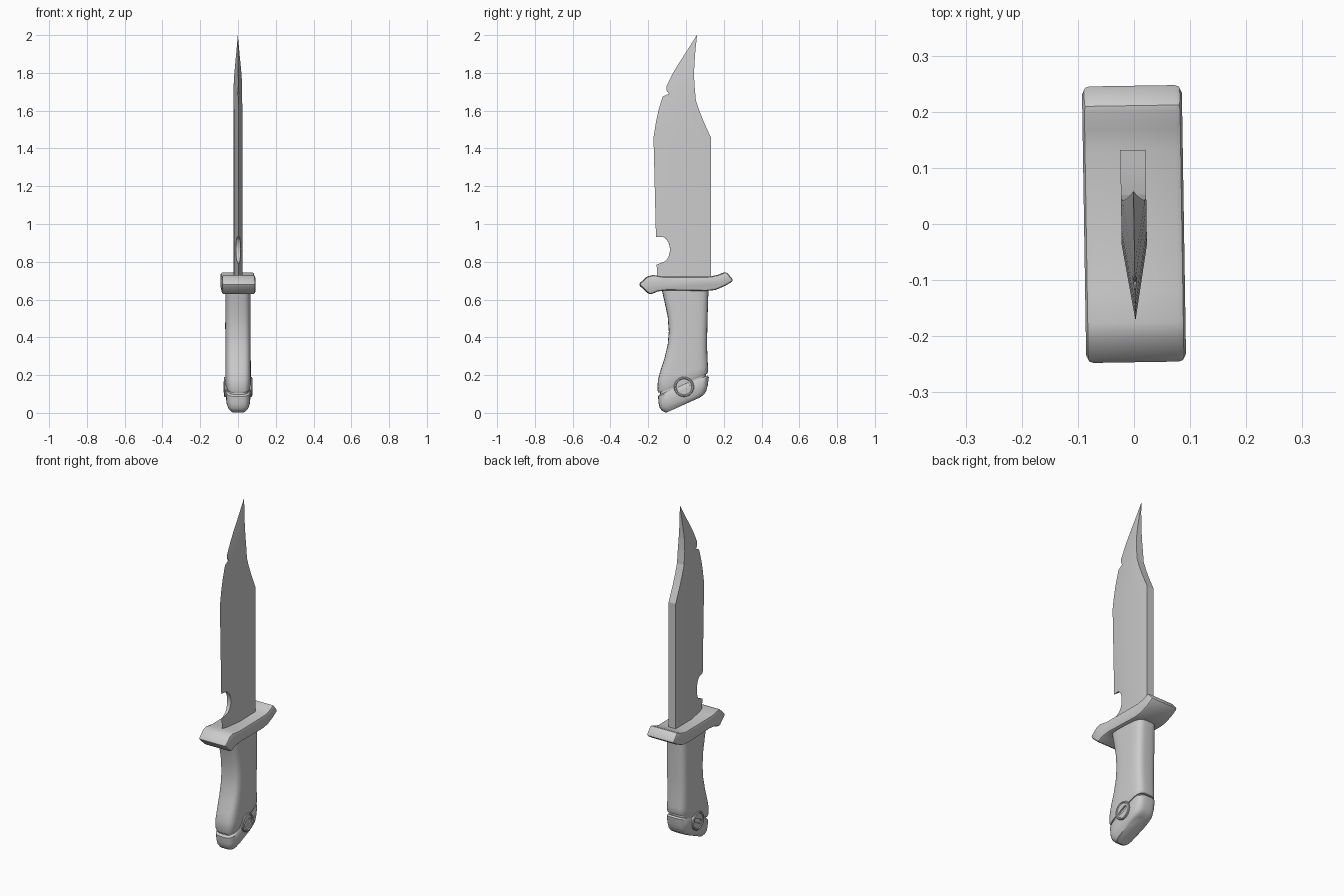
import bpy, bmesh, math
from mathutils import Vector

if "Cube" in bpy.data.objects:
    bpy.data.objects.remove(bpy.data.objects["Cube"], do_unlink=True)

GREY = (0.6, 0.6, 0.6, 1)
steel = bpy.data.materials.new("plain_grey")
steel.use_nodes = True
steel.diffuse_color = GREY
steel.node_tree.nodes["Principled BSDF"].inputs["Base Color"].default_value = GREY
TWIST = math.radians(0.9)


def make(name, bm):
    bmesh.ops.recalc_face_normals(bm, faces=bm.faces)
    mesh = bpy.data.meshes.new(name)
    bm.to_mesh(mesh)
    bm.free()
    mesh.materials.append(steel)
    ob = bpy.data.objects.new(name, mesh)
    ob.rotation_euler.z = TWIST
    bpy.context.collection.objects.link(ob)
    return ob


def activate(ob):
    bpy.ops.object.select_all(action='DESELECT')
    ob.select_set(True)
    bpy.context.view_layer.objects.active = ob


def smooth(ob, angle=35):
    activate(ob)
    bpy.ops.object.shade_smooth_by_angle(angle=math.radians(angle))


def cut(ob, cutter):
    cutter.hide_render = True
    mod = ob.modifiers.new("cut", 'BOOLEAN')
    mod.object = cutter
    mod.solver = 'EXACT'
    activate(ob)
    bpy.ops.object.modifier_apply(modifier=mod.name)
    bpy.data.objects.remove(cutter, do_unlink=True)


def prism(name, outline, x0, x1):
    """Extrude a (y, z) outline along x."""
    bm = bmesh.new()
    face = bm.faces.new([bm.verts.new((x0, y, z)) for y, z in outline])
    new = bmesh.ops.extrude_face_region(bm, geom=[face])["geom"]
    bmesh.ops.translate(bm, vec=(x1 - x0, 0, 0),
                        verts=[v for v in new if isinstance(v, bmesh.types.BMVert)])
    return make(name, bm)


def skin(bm, rings):
    """Join rings of vertices into a closed body."""
    for a, b in zip(rings, rings[1:]):
        for i in range(len(a)):
            j = (i + 1) % len(a)
            bm.faces.new((a[i], a[j], b[j], b[i]))
    bm.faces.new(rings[0])
    bm.faces.new(rings[-1])


def loft(name, sections, power=0.5, sides=32):
    """Rounded sections: front point, back point, half width."""
    bm = bmesh.new()
    rings = []
    for yf, zf, yb, zb, half in sections:
        front, back = Vector((0, yf, zf)), Vector((0, yb, zb))
        mid, arm = (front + back) / 2, (back - front) / 2
        ring = []
        for i in range(sides):
            a = math.tau * (i + 0.5) / sides
            c, s = math.cos(a), math.sin(a)
            along = math.copysign(abs(c) ** power, c)
            across = math.copysign(abs(s) ** power, s)
            ring.append(bm.verts.new(mid + arm * along + Vector((half * across, 0, 0))))
        rings.append(ring)
    skin(bm, rings)
    ob = make(name, bm)
    smooth(ob, 40)
    return ob


# Blade: flat spine, parallel flanks, then a bevel down to the cutting edge
THICK, BEVEL = 0.0225, 0.135
rows = [  # height, cutting edge y, spine y
    (0.70, -0.153, 0.132), (0.93, -0.159, 0.132), (1.457, -0.172, 0.132),
    (1.54, -0.159, 0.094), (1.60, -0.146, 0.070), (1.655, -0.130, 0.052),
    (1.73, -0.104, 0.045), (1.79, -0.074, 0.042), (1.84, -0.045, 0.044),
    (1.90, -0.006, 0.048), (1.95, 0.026, 0.053), (2.0, 0.057, 0.0585)]
bm = bmesh.new()
rings = []
for z, edge, spine in rows:
    depth = spine - edge
    half = THICK * min(1, depth / BEVEL)
    ridge = edge + min(BEVEL, depth * 0.95)
    rings.append([bm.verts.new(p) for p in (
        (0, edge, z), (half, ridge, z), (half, spine, z),
        (-half, spine, z), (-half, ridge, z))])
skin(bm, rings)
blade = make("blade", bm)

# Round finger notch above the guard, and the small nick near the tip
arc = [(-0.130 + 0.045 * math.cos(t), 0.864 + 0.068 * math.sin(t))
       for t in [math.radians(90 - 14 * i) for i in range(12)]]
cut(blade, prism("notch_cutter", [(-0.25, 0.932)] + arc + [(-0.155, 0.785), (-0.25, 0.775)], -0.1, 0.1))
cut(blade, prism("nick_cutter", [(-0.2, 1.66), (-0.128, 1.672), (-0.09, 1.69),
                                 (-0.103, 1.708), (-0.104, 1.731), (-0.2, 1.74)], -0.1, 0.1))
smooth(blade, 12)

# Guard: swept bar with bevelled edges
guard = prism("guard", [
    (-0.252, 0.680), (-0.205, 0.722), (-0.175, 0.730), (-0.12, 0.721), (0.0, 0.721),
    (0.13, 0.722), (0.17, 0.731), (0.212, 0.748), (0.252, 0.700), (0.205, 0.672),
    (0.155, 0.651), (0.105, 0.645), (-0.10, 0.649), (-0.15, 0.643), (-0.192, 0.625)],
    -0.089, 0.089)
mod = guard.modifiers.new("edge_bevel", 'BEVEL')
mod.width = 0.013
mod.segments = 2
mod.limit_method = 'ANGLE'
mod.angle_limit = math.radians(35)
activate(guard)
bpy.ops.object.modifier_apply(modifier=mod.name)
smooth(guard, 30)

# Grip: waisted at the front, cut off at a slant below
loft("grip", [
    (-0.130, 0.66, 0.120, 0.66, 0.067), (-0.112, 0.58, 0.117, 0.60, 0.067),
    (-0.097, 0.51, 0.115, 0.53, 0.067), (-0.091, 0.43, 0.113, 0.46, 0.067),
    (-0.097, 0.36, 0.112, 0.40, 0.067), (-0.115, 0.285, 0.112, 0.34, 0.067),
    (-0.135, 0.225, 0.114, 0.29, 0.067), (-0.149, 0.175, 0.116, 0.25, 0.067),
    (-0.151, 0.120, 0.117, 0.218, 0.067), (-0.145, 0.106, 0.112, 0.207, 0.062)])

# Narrow core showing in the groove between grip and pommel
loft("groove_core", [(-0.137, 0.13, 0.105, 0.23, 0.058), (-0.137, 0.07, 0.105, 0.17, 0.058)])

# Pommel: slanted cap with a rounded underside
loft("pommel", [
    (-0.141, 0.096, 0.114, 0.198, 0.061), (-0.148, 0.087, 0.121, 0.190, 0.066),
    (-0.145, 0.050, 0.115, 0.145, 0.065), (-0.139, 0.026, 0.106, 0.112, 0.062),
    (-0.126, 0.010, 0.092, 0.094, 0.055), (-0.106, 0.001, 0.070, 0.080, 0.045)])

# Slotted screws on both sides
SCREW_Y, SCREW_Z, SLANT = -0.012, 0.138, math.radians(25)


def screw(name, side):
    bm = bmesh.new()
    rings = []
    for radius, x in ((0.053, 0.045), (0.053, 0.071), (0.050, 0.075),
                      (0.044, 0.075), (0.041, 0.071)):
        rings.append([bm.verts.new((side * x,
                                    SCREW_Y + radius * math.cos(math.tau * i / 32),
                                    SCREW_Z + radius * math.sin(math.tau * i / 32)))
                      for i in range(32)])
    skin(bm, rings)
    ob = make(name, bm)
    slot = []
    for i in range(16):
        a = math.tau * (i + 0.5) / 16
        u = 0.011 * math.cos(a) + math.copysign(0.022, math.cos(a))
        v = 0.011 * math.sin(a)
        slot.append((SCREW_Y + u * math.cos(SLANT) - v * math.sin(SLANT),
                     SCREW_Z + u * math.sin(SLANT) + v * math.cos(SLANT)))
    cut(ob, prism("slot_cutter", slot, side * 0.062, side * 0.1))
    smooth(ob)


screw("left_screw", 1)
screw("right_screw", -1)
